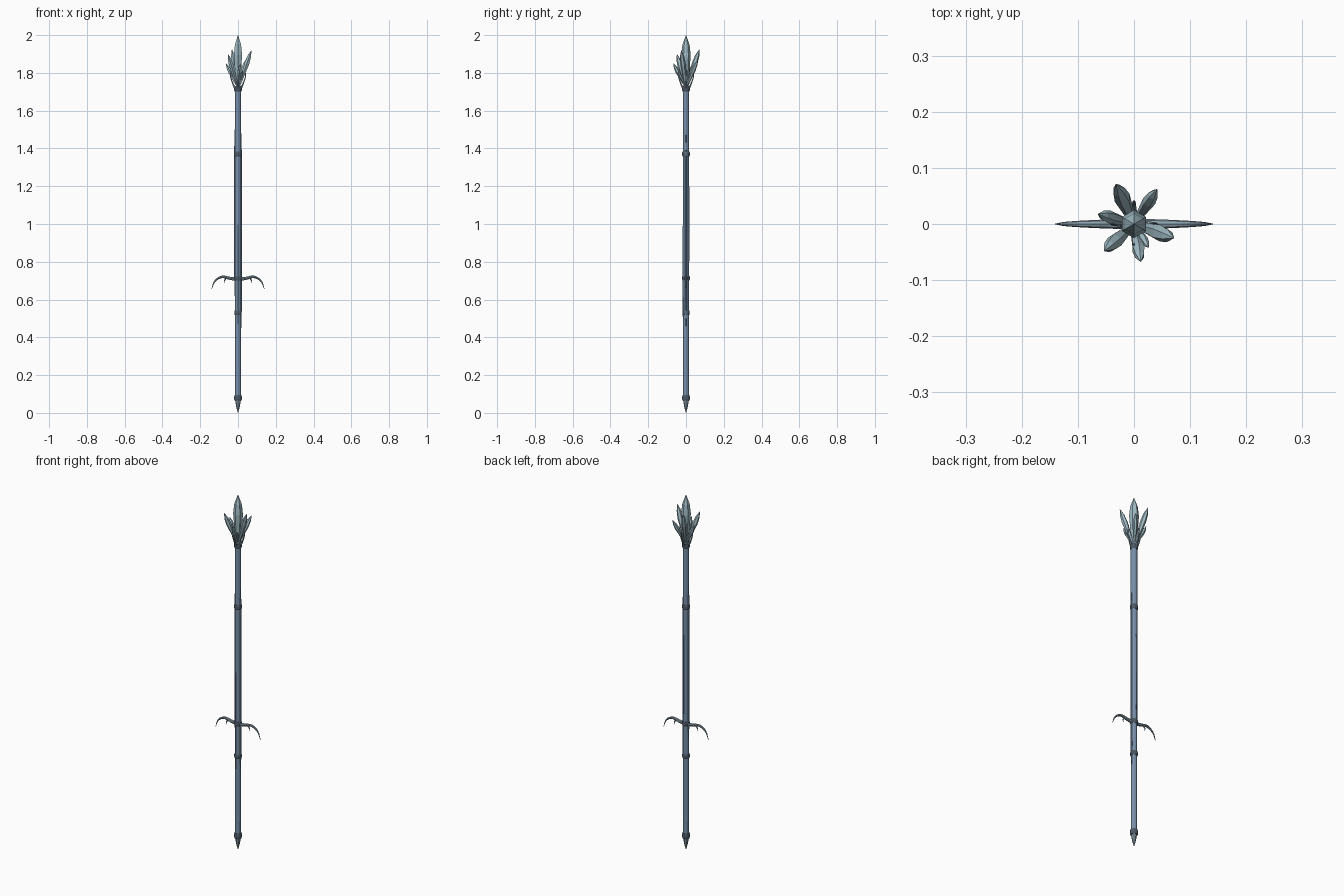
import bpy, bmesh, math
from mathutils import Vector

if "Cube" in bpy.data.objects:
    bpy.data.objects.remove(bpy.data.objects["Cube"])


def mat(name, col):
    m = bpy.data.materials.new(name)
    m.diffuse_color = (*col, 1)
    m.use_nodes = True
    m.node_tree.nodes["Principled BSDF"].inputs["Base Color"].default_value = m.diffuse_color
    return m


STEEL = mat("blue steel", (0.19, 0.28, 0.40))
DARK = mat("dark iron", (0.075, 0.10, 0.13))
ICE = mat("pale crystal", (0.36, 0.51, 0.57))
HORN = mat("grey blue horn", (0.27, 0.37, 0.43))


def skin(name, rings, material, smooth=False):
    """Join rings of points into a closed, capped solid."""
    bm = bmesh.new()
    loops = [[bm.verts.new(p) for p in ring] for ring in rings]
    n = len(loops[0])
    for a, b in zip(loops, loops[1:]):
        for i in range(n):
            j = (i + 1) % n
            bm.faces.new((a[i], a[j], b[j], b[i]))
    bm.faces.new(loops[0][::-1])
    bm.faces.new(loops[-1])
    bmesh.ops.remove_doubles(bm, verts=bm.verts, dist=0.00002)
    bmesh.ops.recalc_face_normals(bm, faces=bm.faces)
    me = bpy.data.meshes.new(name)
    bm.to_mesh(me)
    bm.free()
    me.materials.append(material)
    for p in me.polygons:
        p.use_smooth = smooth
    ob = bpy.data.objects.new(name, me)
    bpy.context.collection.objects.link(ob)
    return ob


def tube(name, pts, radii, material, sides, up=Vector((0, 1, 0)), flat=1.0):
    """Sweep a polygon of changing radius along a path."""
    pts = [Vector(p) for p in pts]
    rings = []
    for k, p in enumerate(pts):
        t = (pts[min(k + 1, len(pts) - 1)] - pts[max(k - 1, 0)]).normalized()
        u = (up - t * up.dot(t)).normalized()
        v = t.cross(u)
        rings.append([p + radii[k] * (u * math.cos(a) * flat + v * math.sin(a))
                      for a in (2 * math.pi * i / sides for i in range(sides))])
    return skin(name, rings, material)


def lathe(name, prof, material, sides=12):
    return tube(name, [(0, 0, z) for r, z in prof], [max(r, 0.0005) for r, z in prof], material, sides)


def spline(p, steps=4):
    """Smooth path through a few points."""
    p = [Vector(q) for q in p]
    q = [2 * p[0] - p[1]] + p + [2 * p[-1] - p[-2]]
    out = []
    for i in range(1, len(q) - 2):
        a, b, c, d = q[i - 1:i + 3]
        for s in range(steps):
            t = s / steps
            out.append(0.5 * (2 * b + (c - a) * t + (2 * a - 5 * b + 4 * c - d) * t * t
                              + (3 * b - a - 3 * c + d) * t ** 3))
    return out + [p[-1]]


# shaft and pointed foot
lathe("shaft", [(0.015, 0.07), (0.0155, 0.5), (0.0165, 1.0), (0.0165, 1.73)], STEEL)
lathe("foot_spike", [(0.0, 0.0), (0.009, 0.03), (0.016, 0.07), (0.015, 0.08)], HORN, 8)

# iron bands
for i, (z, r, h) in enumerate([(0.08, 0.02, 0.03), (0.53, 0.0195, 0.024), (0.713, 0.0205, 0.024),
                               (1.37, 0.0205, 0.026), (1.715, 0.0205, 0.026)]):
    lathe(f"band_{i}", [(r - 0.002, z - h / 2), (r, z - h / 4), (r, z + h / 4), (r - 0.002, z + h / 2)], DARK)

# raised ribs tapering out along the shaft
for i, (deg, z0, z1, r) in enumerate([(0, 0.45, 1.48, 0.0165), (180, 0.62, 1.5, 0.0165),
                                      (90, 0.72, 1.28, 0.0135), (270, 0.4, 1.1, 0.0125)]):
    d = Vector((math.cos(math.radians(deg)), math.sin(math.radians(deg)), 0))
    zs = [z0, z0 + 0.12, z1 - 0.12, z1]
    tube(f"shaft_rib_{i}", [d * r + Vector((0, 0, z)) for z in zs],
         [0.001, 0.005, 0.005, 0.001], STEEL, 6)

# curved guard horns with small thorns
for s, side in ((1, "right"), (-1, "left")):
    path = spline([(0, 0, 0.708), (s * 0.04, 0, 0.712), (s * 0.085, 0, 0.72),
                   (s * 0.122, 0, 0.698), (s * 0.14, 0, 0.655)])
    n = len(path) - 1
    tube(f"guard_horn_{side}", path, [0.0085 * (1 - (k / n) ** 1.6) + 0.0008 for k in range(n + 1)], HORN, 8)
    for j, (x, l) in enumerate([(0.062, 0.028), (0.03, 0.012)]):
        tube(f"guard_thorn_{side}_{j}", [(s * x, 0, 0.715), (s * (x + 0.009), 0, 0.715 - l * 0.5),
                                         (s * (x + 0.008), 0, 0.715 - l)], [0.005, 0.003, 0.0005], HORN, 6)


# crystal cluster
def crystal(name, base, tip, r):
    a, b = Vector(base), Vector(tip)
    tube(name, [a.lerp(b, t) for t in (0, 0.62, 0.82, 1)], [r * 0.45, r, r * 0.75, 0.0005], ICE, 6)


crystal("main_crystal", (0, 0, 1.72), (0, 0, 2.0), 0.025)
for i, (x, y, z, r) in enumerate([(0.071, -0.025, 1.92, 0.015), (0.041, 0.062, 1.87, 0.012),
                                  (-0.032, 0.071, 1.925, 0.015), (-0.064, 0.018, 1.85, 0.012),
                                  (-0.053, -0.048, 1.90, 0.014), (0.012, -0.067, 1.85, 0.012),
                                  (0.026, -0.042, 1.81, 0.008)]):
    crystal(f"side_crystal_{i}", (x * 0.1, y * 0.1, 1.735), (x, y, z), r)

# claws holding the crystals
for i in range(4):
    d = Vector((math.cos(i * math.pi / 2), math.sin(i * math.pi / 2), 0))
    path = spline([d * r + Vector((0, 0, z)) for r, z in
                   [(0.014, 1.715), (0.028, 1.745), (0.04, 1.785), (0.034, 1.83)]])
    n = len(path) - 1
    tube(f"claw_{i}", path, [0.0055 * (1 - k / n) + 0.0008 for k in range(n + 1)], HORN, 6,
         Vector((-d.y, d.x, 0)))
